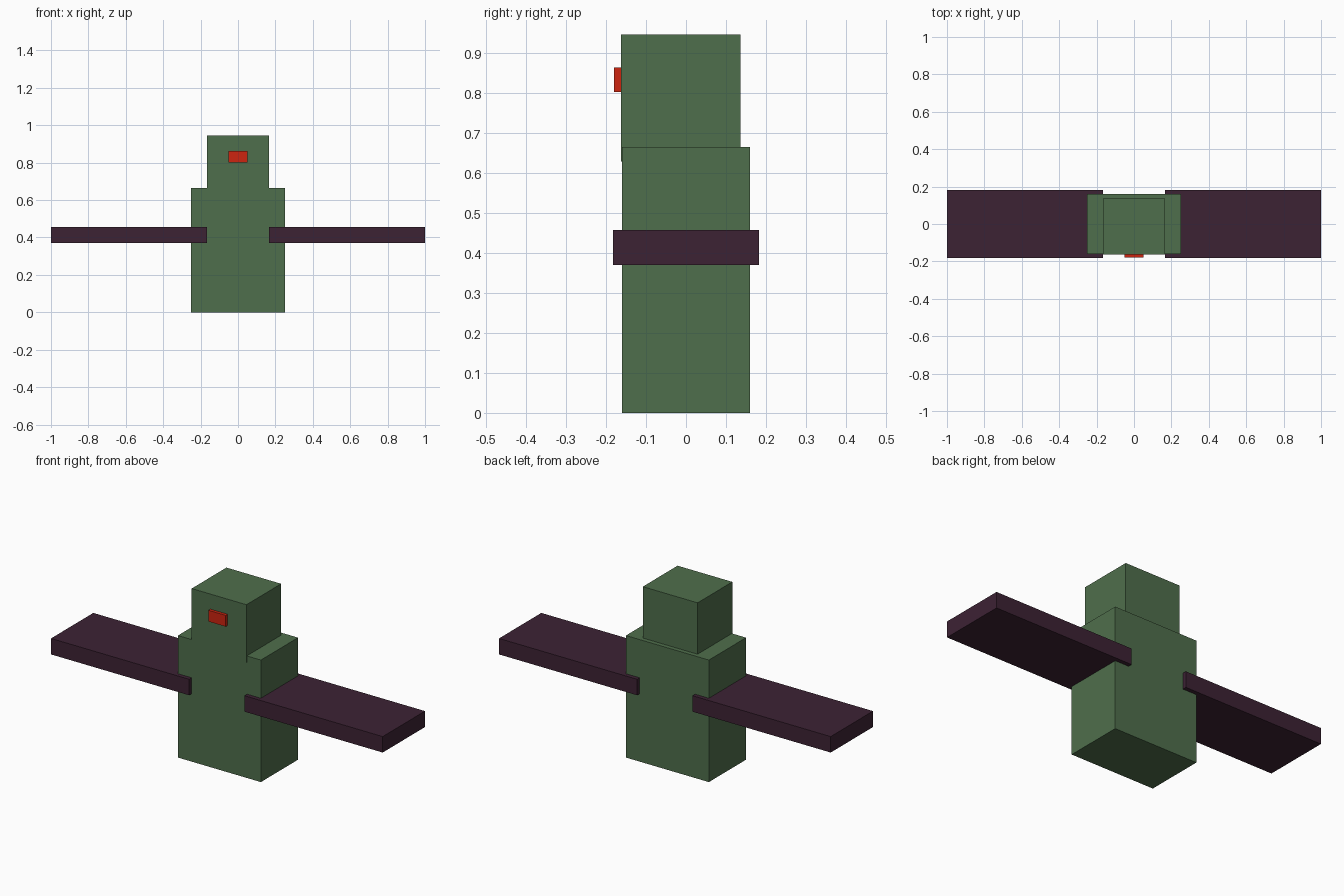
import bpy

if "Cube" in bpy.data.objects:
    bpy.data.objects.remove(bpy.data.objects["Cube"])


def material(name, colour):
    m = bpy.data.materials.new(name)
    m.diffuse_color = (*colour, 1)
    m.use_nodes = True
    m.node_tree.nodes["Principled BSDF"].inputs["Base Color"].default_value = m.diffuse_color
    return m


green = material("moss green", (0.078, 0.158, 0.072))
plum = material("dark plum", (0.046, 0.016, 0.034))
red = material("bright red", (0.61, 0.018, 0.005))


def box(name, low, high, mat):
    """Axis-aligned box between two corners."""
    bpy.ops.mesh.primitive_cube_add(size=1)
    ob = bpy.context.object
    ob.name = name
    ob.location = [(a + b) / 2 for a, b in zip(low, high)]
    ob.scale = [b - a for a, b in zip(low, high)]
    bpy.ops.object.transform_apply(location=True, rotation=False, scale=True)
    ob.data.materials.append(mat)
    return ob


# Torso and head, the head's front sits slightly proud of the torso
box("body", (-0.25, -0.16, 0), (0.25, 0.16, 0.665), green)
box("head", (-0.165, -0.163, 0.628), (0.165, 0.136, 0.945), green)

# Small beak on the face
box("beak", (-0.052, -0.18, 0.802), (0.052, -0.155, 0.863), red)

# Outstretched wings, rooted inside the torso
for side, x0, x1 in (("left", -1, -0.167), ("right", 0.167, 1)):
    box(side + "_wing", (x0, -0.182, 0.37), (x1, 0.182, 0.457), plum)
